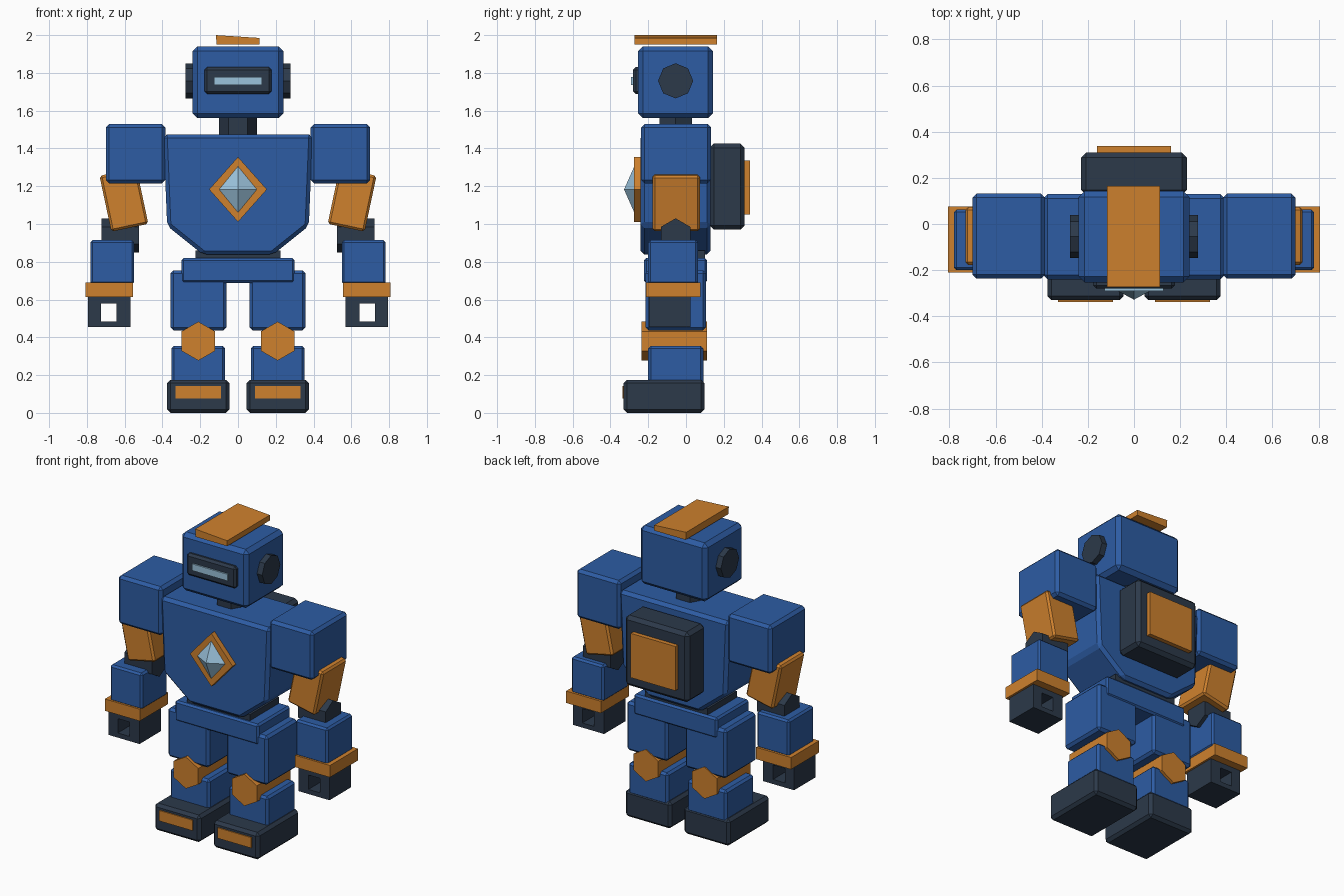
import bpy, bmesh
from math import sin, cos, pi, radians
from mathutils import Matrix

if "Cube" in bpy.data.objects:
    bpy.data.objects.remove(bpy.data.objects["Cube"])


def material(name, rgb):
    m = bpy.data.materials.new(name)
    m.diffuse_color = (*rgb, 1)
    m.use_nodes = True
    m.node_tree.nodes["Principled BSDF"].inputs["Base Color"].default_value = m.diffuse_color
    return m


BLUE = material("blue", (0.026, 0.107, 0.37))
ORANGE = material("orange", (0.62, 0.22, 0.027))
DARK = material("dark", (0.025, 0.041, 0.068))
GLASS = material("glass", (0.33, 0.55, 0.72))


def finish(name, bm, mat, bevel=0):
    bmesh.ops.recalc_face_normals(bm, faces=bm.faces[:])
    if bevel:
        bmesh.ops.bevel(bm, geom=bm.edges[:], offset=bevel, segments=1,
                        affect='EDGES', clamp_overlap=True)
    me = bpy.data.meshes.new(name)
    bm.to_mesh(me)
    bm.free()
    me.materials.append(mat)
    ob = bpy.data.objects.new(name, me)
    bpy.context.collection.objects.link(ob)
    return ob


def box(name, x, y, z, mat, bevel=0, tilt=0):
    """Box from (min, max) ranges, optionally tilted about y through its centre."""
    bm = bmesh.new()
    size = [r[1] - r[0] for r in (x, y, z)]
    mid = [(r[1] + r[0]) / 2 for r in (x, y, z)]
    bmesh.ops.create_cube(bm, size=1, matrix=Matrix.Diagonal((*size, 1)))
    bmesh.ops.transform(bm, verts=bm.verts[:],
                        matrix=Matrix.Translation(mid) @ Matrix.Rotation(tilt, 4, 'Y'))
    return finish(name, bm, mat, bevel)


def ngon(cu, cv, ru, rv, n, start=pi / 2):
    return [(cu + ru * cos(start + 2 * pi * i / n), cv + rv * sin(start + 2 * pi * i / n))
            for i in range(n)]


def prism(name, pts, axis, a, b, mat, bevel=0):
    """Outline extruded from a to b along an axis."""
    place = {'X': lambda u, v, d: (d, u, v), 'Y': lambda u, v, d: (u, d, v),
             'Z': lambda u, v, d: (u, v, d)}[axis]
    bm = bmesh.new()
    ends = [[bm.verts.new(place(u, v, d)) for u, v in pts] for d in (a, b)]
    for loop in ends:
        bm.faces.new(loop)
    for i in range(len(pts)):
        j = (i + 1) % len(pts)
        bm.faces.new((ends[0][i], ends[0][j], ends[1][j], ends[1][i]))
    return finish(name, bm, mat, bevel)


def square_ring(name, outer, inner, y, mat):
    """Square tube along y; outer and inner are (x0, x1, z0, z1)."""
    bm = bmesh.new()
    rings = []
    for (x0, x1, z0, z1), d in ((outer, y[0]), (outer, y[1]), (inner, y[1]), (inner, y[0])):
        rings.append([bm.verts.new((u, d, v)) for u, v in
                      ((x0, z0), (x1, z0), (x1, z1), (x0, z1))])
    for k in range(4):
        p, q = rings[k], rings[(k + 1) % 4]
        for i in range(4):
            j = (i + 1) % 4
            bm.faces.new((p[i], p[j], q[j], q[i]))
    return finish(name, bm, mat)


# Head
box("head", (-.24, .24), (-.253, .142), (1.56, 1.94), BLUE, .025)
prism("head_crest", [(-.117, 2.0), (.113, 1.985), (.113, 1.95), (-.113, 1.95)],
      'Y', -.272, .165, ORANGE)
box("visor_frame", (-.177, .177), (-.28, -.24), (1.688, 1.83), DARK, .014)
box("visor_glass", (-.127, .127), (-.29, -.27), (1.735, 1.778), GLASS)
prism("neck", ngon(0, -.055, .1, .1, 6, 0), 'Z', 1.44, 1.6, DARK)

# Torso
half = [(.185, .838), (.375, .99), (.395, 1.475)]
prism("torso", half + [(-x, z) for x, z in reversed(half)], 'Y', -.24, .13, BLUE, .02)
prism("chest_badge", ngon(0, 1.183, .153, .172, 4), 'Y', -.274, -.23, ORANGE)
bm = bmesh.new()
base = [bm.verts.new((u, -.274, v)) for u, v in ngon(0, 1.183, .1, .122, 4)]
tip = bm.verts.new((0, -.328, 1.183))
bm.faces.new(base)
for i in range(4):
    bm.faces.new((base[i], base[(i + 1) % 4], tip))
finish("chest_gem", bm, GLASS)
box("waist", (-.225, .225), (-.2, .1), (.79, .86), DARK)
box("pelvis", (-.3, .3), (-.222, .112), (.688, .82), BLUE, .012)

# Backpack
box("backpack", (-.229, .229), (.125, .31), (.97, 1.425), DARK, .022)
box("backpack_panel", (-.16, .16), (.3, .338), (1.05, 1.337), ORANGE)

# Paired parts
for s, side in ((-1, "right"), (1, "left")):
    def span(a, b):
        return tuple(sorted((s * a, s * b)))

    prism(side + "_ear", ngon(-.055, 1.758, .093, .093, 8), 'X', s * .22, s * .277, DARK)

    # Arm
    box(side + "_shoulder", span(.385, .7), (-.237, .132), (1.215, 1.53), BLUE, .018)
    box(side + "_upper_arm", span(.504, .704), (-.177, .073), (.977, 1.279),
        ORANGE, .012, s * radians(12))
    prism(side + "_elbow", ngon(-.055, .94, .09, .09, 6), 'X', s * .525, s * .722, DARK)
    box(side + "_forearm", span(.55, .781), (-.2, .063), (.68, .915), BLUE, .012)
    box(side + "_cuff", span(.557, .807), (-.211, .076), (.613, .69), ORANGE)
    square_ring(side + "_hand", (*span(.57, .793), .455, .615),
                (*span(.642, .726), .485, .578), (-.195, .025), DARK)

    # Leg
    box(side + "_thigh", span(.062, .358), (-.215, .105), (.437, .755), BLUE, .016)
    prism(side + "_knee", ngon(s * .21, .38, .103, .103, 6), 'Y', -.235, .112, ORANGE)
    box(side + "_shin", span(.068, .352), (-.2, .092), (.15, .355), BLUE, .014)
    box(side + "_foot", span(.045, .375), (-.33, .097), (0, .175), DARK, .018)
    box(side + "_toe_plate", span(.09, .33), (-.337, -.31), (.075, .143), ORANGE)
